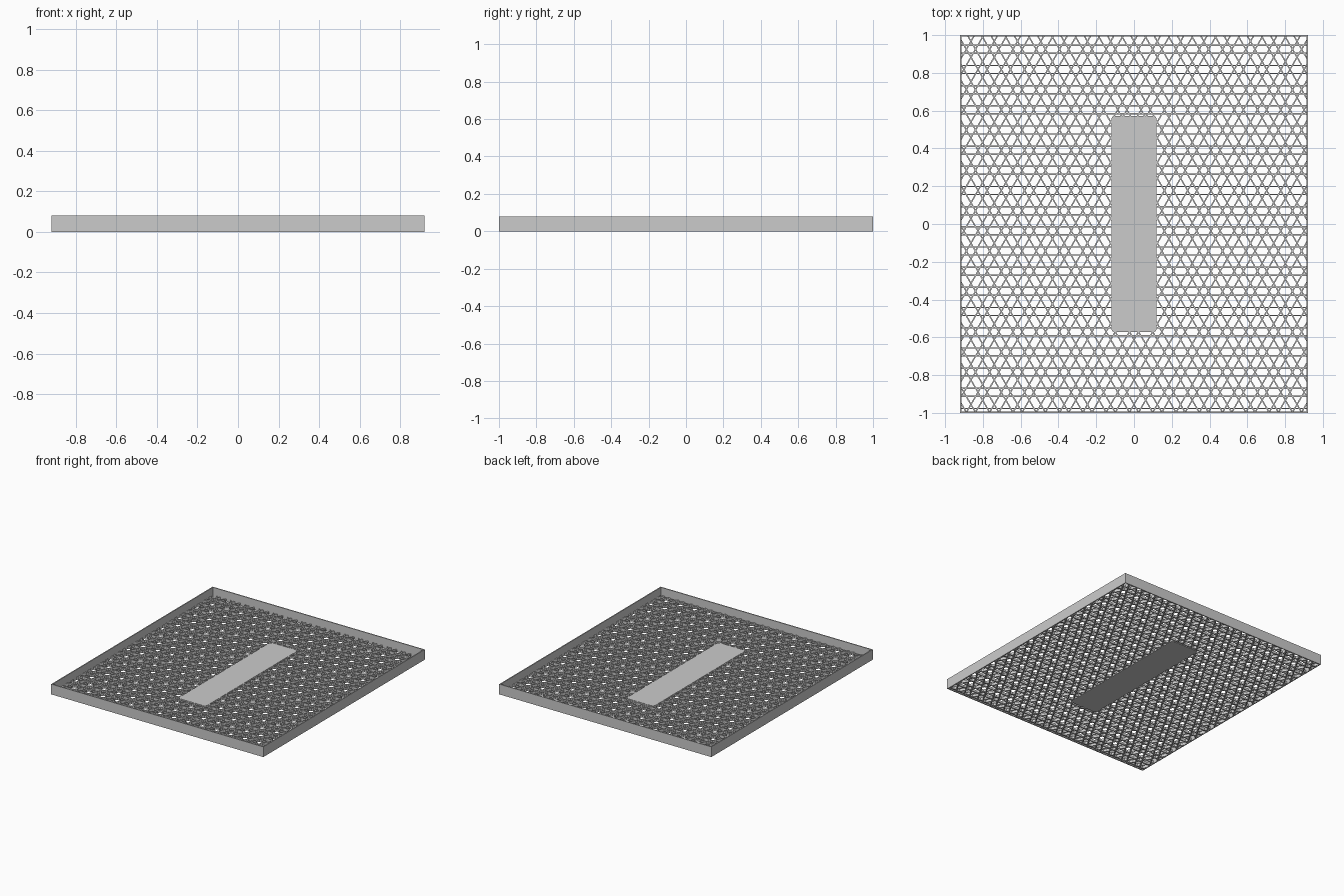
import bpy, bmesh, math
from mathutils import Vector, Matrix

cube = bpy.data.objects.get("Cube")
if cube:
    bpy.data.objects.remove(cube, do_unlink=True)

HX, HY, HEIGHT, WALL = 0.92, 1.0, 0.08, 0.008
FLOOR, PLATE, STRUT = 0.02, 0.021, 0.007
ROW, ROW_START, BAND = 0.1068, 0.0705, 0.021

grey = bpy.data.materials.new("Light grey plastic")
grey.use_nodes = True
grey.diffuse_color = (0.6, 0.6, 0.6, 1)
grey.node_tree.nodes["Principled BSDF"].inputs["Base Color"].default_value = (0.6, 0.6, 0.6, 1)


def finish(name, bm):
    bmesh.ops.recalc_face_normals(bm, faces=bm.faces)
    mesh = bpy.data.meshes.new(name)
    bm.to_mesh(mesh)
    bm.free()
    mesh.materials.append(grey)
    obj = bpy.data.objects.new(name, mesh)
    bpy.context.collection.objects.link(obj)
    return obj


def add_bar(bm, start, end, width, z0, z1):
    """Box running from start to end in the floor plane."""
    span, mid = end - start, (start + end) / 2
    matrix = (Matrix.Translation((mid.x, mid.y, (z0 + z1) / 2))
              @ Matrix.Rotation(math.atan2(span.y, span.x), 4, "Z")
              @ Matrix.Diagonal((span.length, width, z1 - z0, 1)))
    bmesh.ops.create_cube(bm, size=1, matrix=matrix)


def clipped(point, direction, hx, hy):
    """Part of an endless line that lies inside the tray."""
    low, high = -9, 9
    for axis, half in ((0, hx), (1, hy)):
        if abs(direction[axis]) > 1e-6:
            a = (-half - point[axis]) / direction[axis]
            b = (half - point[axis]) / direction[axis]
            low, high = max(low, min(a, b)), min(high, max(a, b))
        elif abs(point[axis]) > half:
            return None
    if high - low < 0.01:
        return None
    return point + direction * low, point + direction * high


# Rim: a square ring extruded upward
bm = bmesh.new()
loops = []
for inset in (0, WALL):
    for z in (0, HEIGHT):
        loops.append([bm.verts.new((sx * (HX - inset), sy * (HY - inset), z))
                      for sx, sy in ((-1, -1), (1, -1), (1, 1), (-1, 1))])
outer_low, outer_top, inner_low, inner_top = loops
for a, b in ((outer_low, outer_top), (outer_top, inner_top),
             (inner_top, inner_low), (inner_low, outer_low)):
    for i in range(4):
        j = (i + 1) % 4
        bm.faces.new((a[i], a[j], b[j], b[i]))
finish("tray_rim", bm)

# Floor lattice: paired struts in three directions, 60 degrees apart
lattice = bmesh.new()
origin = Vector((0, ROW_START))
for turn in range(3):
    angle = math.radians(60 * turn)
    direction = Vector((math.cos(angle), math.sin(angle)))
    normal = Vector((-direction.y, direction.x))
    for k in range(-16, 17):
        for side in (-1, 1):
            point = origin + normal * (k * ROW + side * BAND)
            line = clipped(point, direction, HX - WALL / 2, HY - WALL / 2)
            if line:
                add_bar(lattice, *line, STRUT, 0.001, FLOOR)
finish("floor_lattice", lattice)

# Solid centre plate with rounded corners
bm = bmesh.new()
bmesh.ops.create_cube(bm, size=1, matrix=Matrix.Translation((0, 0, PLATE / 2))
                      @ Matrix.Diagonal((0.24, 1.145, PLATE, 1)))
uprights = [e for e in bm.edges if abs(e.verts[0].co.z - e.verts[1].co.z) > 0.01]
bmesh.ops.bevel(bm, geom=uprights, offset=0.02, segments=5, profile=0.5, affect="EDGES")
finish("centre_plate", bm)
